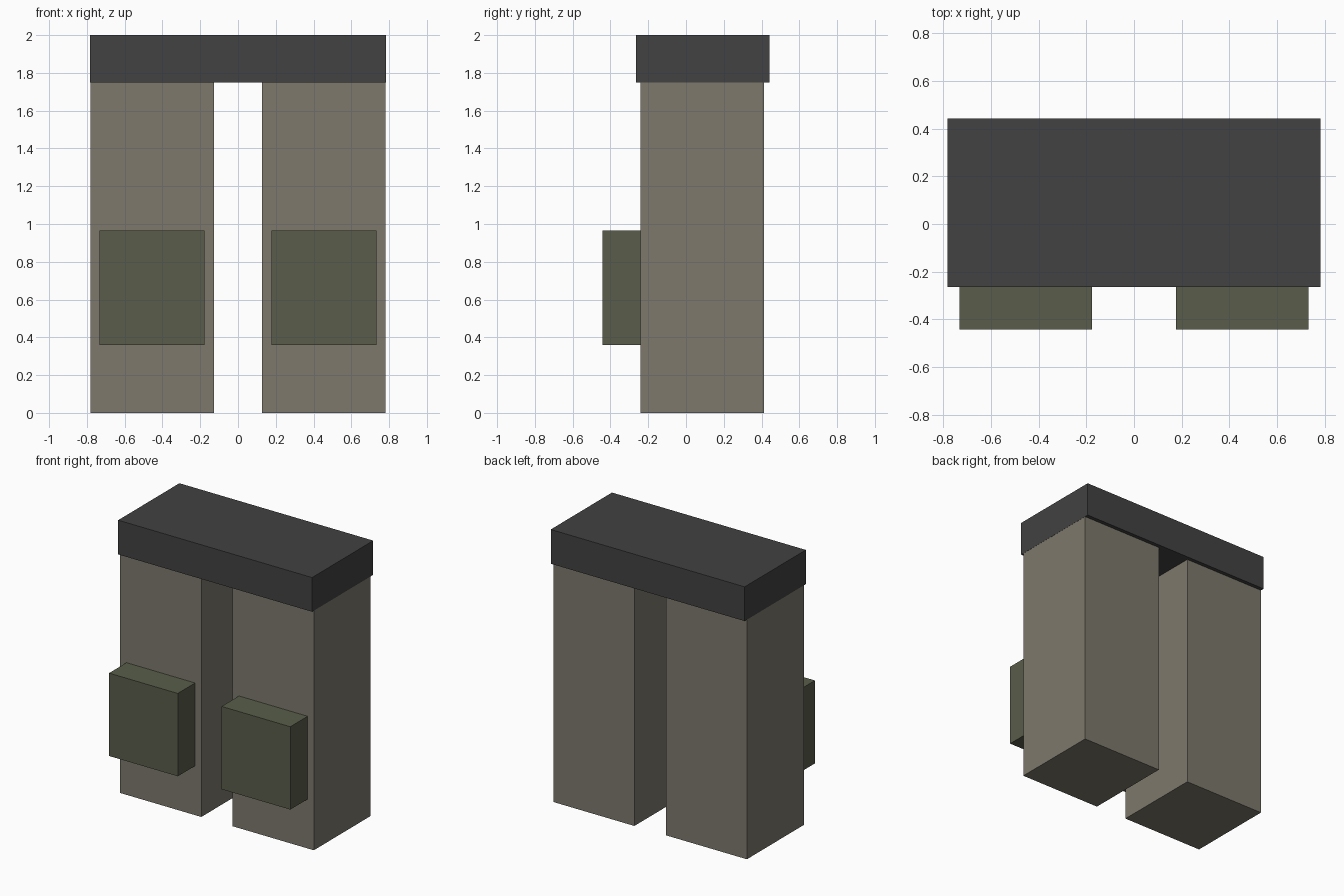
import bpy

if "Cube" in bpy.data.objects:
    bpy.data.objects.remove(bpy.data.objects["Cube"])


def material(name, rgb):
    m = bpy.data.materials.new(name)
    m.diffuse_color = (*rgb, 1)
    m.use_nodes = True
    m.node_tree.nodes["Principled BSDF"].inputs["Base Color"].default_value = m.diffuse_color
    return m


def box(name, x, y, z, mat):
    """Box from (min, max) ranges on each axis."""
    size = [b - a for a, b in (x, y, z)]
    centre = [(a + b) / 2 for a, b in (x, y, z)]
    bpy.ops.mesh.primitive_cube_add(size=1, location=centre)
    ob = bpy.context.object
    ob.name = name
    ob.scale = size
    bpy.ops.object.transform_apply(location=False, rotation=False, scale=True)
    ob.data.materials.append(mat)
    return ob


cloth = material("trouser_cloth", (0.205, 0.19, 0.15))
green = material("pad_green", (0.1, 0.11, 0.07))
dark = material("belt_dark", (0.052, 0.054, 0.052))

# Legs, tucked slightly into the belt, with a knee pad on each front
for side, s in (("left", -1), ("right", 1)):
    def span(a, b):
        return tuple(sorted((s * a, s * b)))
    box(side + "_leg", span(0.127, 0.782), (-0.242, 0.414), (0, 1.82), cloth)
    box(side + "_knee_pad", span(0.177, 0.732), (-0.442, -0.242), (0.36, 0.965), green)

# Waist belt
box("waist_belt", (-0.783, 0.783), (-0.264, 0.442), (1.75, 2.0), dark)
